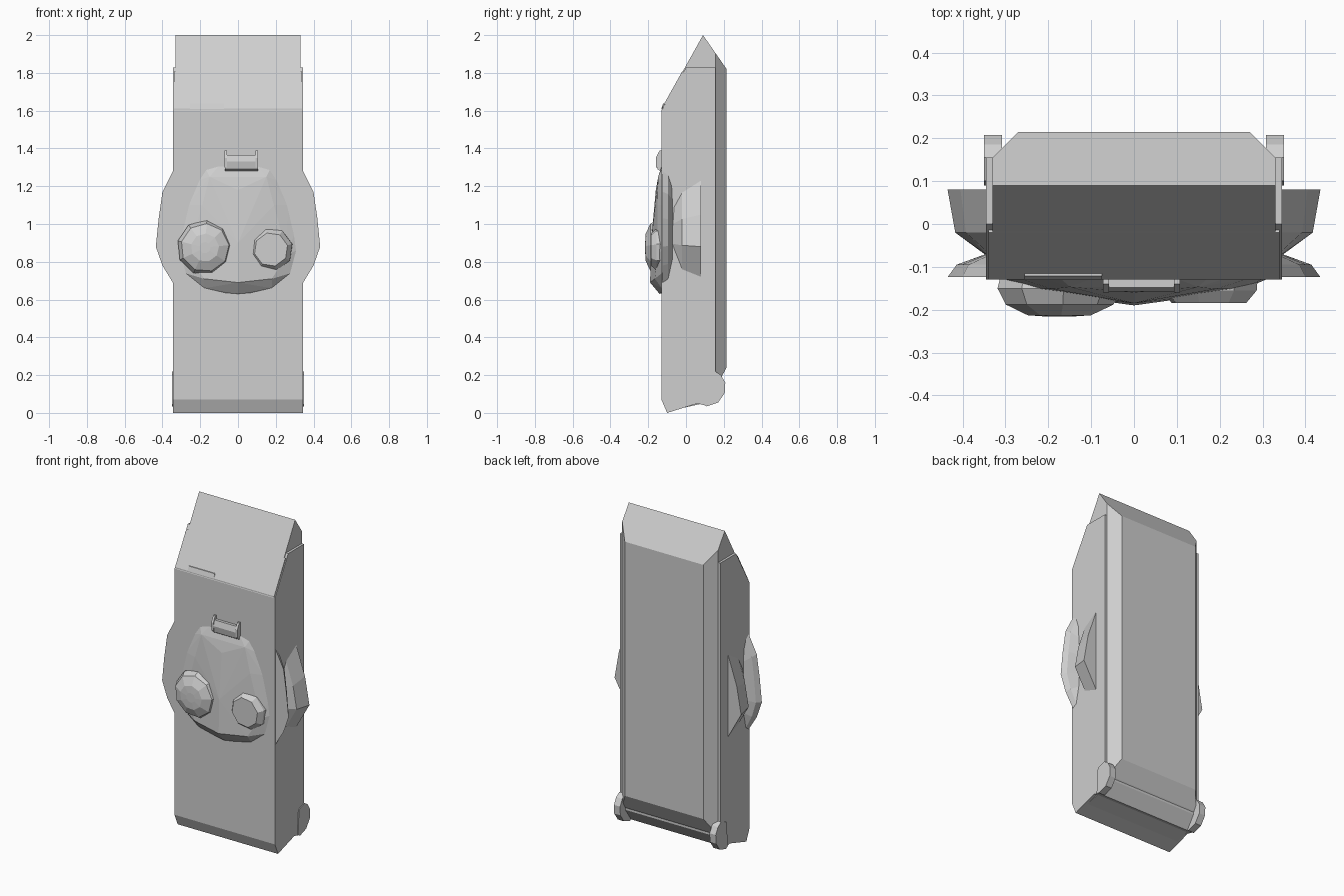
import bpy, bmesh, math
from mathutils import Vector

cube = bpy.data.objects.get("Cube")
if cube:
    bpy.data.objects.remove(cube, do_unlink=True)

grey = bpy.data.materials.new("light_grey")
grey.use_nodes = True
grey.diffuse_color = (0.62, 0.62, 0.62, 1)
grey.node_tree.nodes["Principled BSDF"].inputs["Base Color"].default_value = (0.62, 0.62, 0.62, 1)


def finish(name, bm):
    bmesh.ops.recalc_face_normals(bm, faces=bm.faces)
    mesh = bpy.data.meshes.new(name)
    bm.to_mesh(mesh)
    bm.free()
    mesh.materials.append(grey)
    obj = bpy.data.objects.new(name, mesh)
    bpy.context.collection.objects.link(obj)
    return obj


def loft(name, rings, cuts=()):
    """Skin closed rings of equal length, cap the ends, trim by planes."""
    bm = bmesh.new()
    loops = [[bm.verts.new(p) for p in ring] for ring in rings]
    n = len(loops[0])
    for a, b in zip(loops, loops[1:]):
        for i in range(n):
            j = (i + 1) % n
            bm.faces.new((a[i], a[j], b[j], b[i]))
    bm.faces.new(loops[0])
    bm.faces.new(loops[-1])
    for point, normal in cuts:
        geom = bm.verts[:] + bm.edges[:] + bm.faces[:]
        bmesh.ops.bisect_plane(bm, geom=geom, plane_co=point, plane_no=normal, clear_outer=True)
        bmesh.ops.holes_fill(bm, edges=[e for e in bm.edges if e.is_boundary], sides=0)
    return finish(name, bm)


def prism(name, profile, x0, x1, cuts=()):
    """Extrude a (y, z) profile along x."""
    return loft(name, [[(x, y, z) for y, z in profile] for x in (x0, x1)], cuts)


def hull(name, points):
    bm = bmesh.new()
    verts = [bm.verts.new(p) for p in points]
    result = bmesh.ops.convex_hull(bm, input=verts)
    loose = [v for v in bm.verts if not v.link_faces]
    bmesh.ops.delete(bm, geom=loose, context='VERTS')
    return finish(name, bm)


def eye(name, x, z, sides, rings, turn):
    def ring(r, y):
        angles = [turn + 2 * math.pi * i / sides for i in range(sides)]
        return [(x + r * math.cos(a), y, z + r * math.sin(a)) for a in angles]
    return loft(name, [ring(r, y) for r, y in rings])


# Wide body with the side walls
prism("side_walls", [(-0.13, 0.07), (-0.10, 0), (0.06, 0.05), (0.10, 0.04), (0.155, 0.12),
                     (0.155, 1.828), (0, 1.828), (-0.13, 1.6)], -0.345, 0.345)

# Core with gable roof and chamfered back corners
chamfers = [((s * 0.33, 0.155, 0), Vector((s, 1, 0)).normalized()) for s in (-1, 1)]
prism("core", [(-0.125, 0.08), (-0.09, 0.01), (0.09, 0.05), (0.16, 0.14), (0.215, 0.24),
               (0.215, 1.82), (0.09, 2.0), (-0.125, 1.615)], -0.33, 0.33, chamfers)

# Front edge of the roof and its small tab
prism("roof_lip", [(-0.13, 1.603), (-0.13, 1.611), (-0.02, 1.808), (-0.01, 1.8)], -0.34, 0.34)
prism("roof_tab", [(-0.131, 1.61), (-0.121, 1.637), (-0.1, 1.637), (-0.1, 1.61)], -0.255, -0.075)

for side, s in (("left", 1), ("right", -1)):
    # Rounded lugs at the lower back corners
    prism(side + "_lug", [(0.09, 0.045), (0.11, 0.035), (0.17, 0.055), (0.205, 0.105),
                          (0.208, 0.16), (0.185, 0.2), (0.155, 0.22), (0.1, 0.2)],
          s * 0.308, s * 0.35)

    # Front flange, narrowing towards the back
    flange = [(0.33, 0.67), (0.345, 0.69), (0.40, 0.78), (0.435, 0.88),
              (0.42, 1.03), (0.40, 1.17), (0.345, 1.28), (0.33, 1.3)]
    loft(side + "_flange", [[(s * (0.33 + (x - 0.33) * k), y, 0.95 + (z - 0.95) * h)
                             for x, z in flange]
                            for y, k, h in ((-0.124, 1, 1), (-0.095, 0.8, 0.95), (-0.07, 0.15, 0.8))])

    # Pointed side fin, widening towards the back
    fin = [(0.33, 0.70), (0.345, 0.72), (0.435, 0.88), (0.405, 1.05), (0.345, 1.23), (0.33, 1.25)]
    loft(side + "_fin", [[(s * (0.33 + (x - 0.33) * k), y, 0.92 + (z - 0.92) * h)
                          for x, z in fin]
                         for y, k, h in ((0.08, 1, 1), (-0.02, 0.83, 0.82), (-0.075, 0.12, 0.6))])

# Faceted face with a centre ridge
outline = [(0.1, 1.31), (0.17, 1.29), (0.21, 1.23), (0.265, 1.1), (0.3, 0.95),
           (0.312, 0.86), (0.28, 0.74), (0.18, 0.66), (0.08, 0.637)]
front = [(0.15, -0.147, 1.25), (0.19, -0.152, 1.1), (0.26, -0.15, 0.84), (0.18, -0.165, 0.71)]
points = [(s * x, y, z) for s in (-1, 1) for x, z in outline for y in (-0.11, -0.128)]
points += [(s * x, y, z) for s in (-1, 1) for x, y, z in front]
points += [(0, -0.16, 1.18), (0, -0.185, 0.9), (0, -0.19, 0.69), (0, -0.14, 0.63)]
hull("face", points)

# Domed eye and flat eye
eye("domed_eye", -0.175, 0.875, 9, [(0.14, -0.12), (0.148, -0.15), (0.128, -0.188),
                                   (0.075, -0.213), (0.03, -0.216)], 1.5)
eye("flat_eye", 0.175, 0.865, 8, [(0.118, -0.12), (0.115, -0.155), (0.09, -0.184)], 0.25)

# Clip on the forehead with two end prongs
clip = [(-0.12, 1.27), (-0.15, 1.29), (-0.158, 1.33), (-0.148, 1.365), (-0.12, 1.365)]
prism("clip", clip, -0.07, 0.105)
for x in (-0.065, 0.1):
    prism("clip_prong", [(-0.12, 1.3), (-0.158, 1.3), (-0.16, 1.35), (-0.14, 1.388), (-0.125, 1.388)],
          x - 0.007, x + 0.007)
